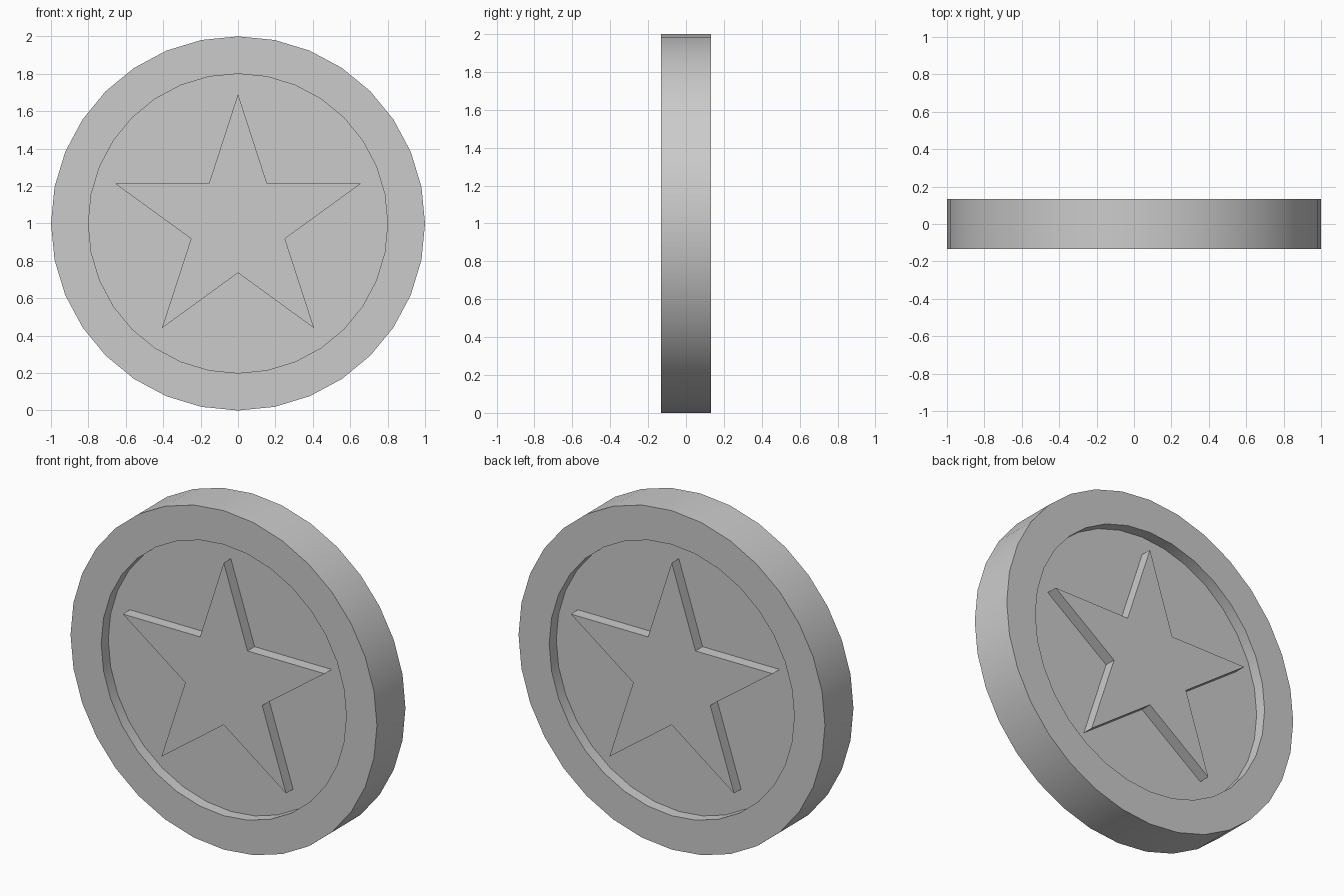
import bpy
import bmesh
from math import sin, cos, pi, radians

SEGMENTS = 32
HALF = 0.133      # half thickness at the rim
FLOOR = 0.067     # half thickness at the recessed floor
CENTRE_Z = 1.0

cube = bpy.data.objects.get("Cube")
if cube:
    bpy.data.objects.remove(cube, do_unlink=True)

grey = bpy.data.materials.new("plain_grey")
grey.use_nodes = True
colour = (0.6, 0.6, 0.6, 1)
grey.diffuse_color = colour
grey.node_tree.nodes["Principled BSDF"].inputs["Base Color"].default_value = colour


def loop(bm, radii, y):
    """Closed loop of vertices about the y axis, starting at the top."""
    n = len(radii)
    return [bm.verts.new((r * sin(2 * pi * i / n), y, CENTRE_Z + r * cos(2 * pi * i / n)))
            for i, r in enumerate(radii)]


def bridge(bm, a, b):
    n = len(a)
    for i in range(n):
        j = (i + 1) % n
        bm.faces.new((a[i], a[j], b[j], b[i]))


def finish(bm, name):
    mesh = bpy.data.meshes.new(name)
    bm.to_mesh(mesh)
    bm.free()
    mesh.materials.append(grey)
    obj = bpy.data.objects.new(name, mesh)
    bpy.context.collection.objects.link(obj)
    bpy.ops.object.select_all(action="DESELECT")
    obj.select_set(True)
    bpy.context.view_layer.objects.active = obj
    bpy.ops.object.shade_smooth_by_angle(angle=radians(30))
    return obj


# Round disc with a raised rim on both sides
bm = bmesh.new()
profile = [(0.8, -FLOOR), (0.8, -HALF), (1, -HALF), (1, HALF), (0.8, HALF), (0.8, FLOOR)]
rings = [loop(bm, [r] * SEGMENTS, y) for r, y in profile]
for a, b in zip(rings, rings[1:]):
    bridge(bm, a, b)
bm.faces.new(rings[0])
bm.faces.new(rings[-1])
bmesh.ops.recalc_face_normals(bm, faces=bm.faces)
finish(bm, "coin_disc")

# Five-pointed star standing on each floor, level with the rim
for name, side in (("front_star", -1), ("back_star", 1)):
    bm = bmesh.new()
    radii = [0.692, 0.264] * 5
    base = loop(bm, radii, side * (FLOOR - 0.01))
    top = loop(bm, radii, side * HALF)
    bridge(bm, base, top)
    bm.faces.new(base)
    bm.faces.new(top)
    bmesh.ops.recalc_face_normals(bm, faces=bm.faces)
    finish(bm, name)
